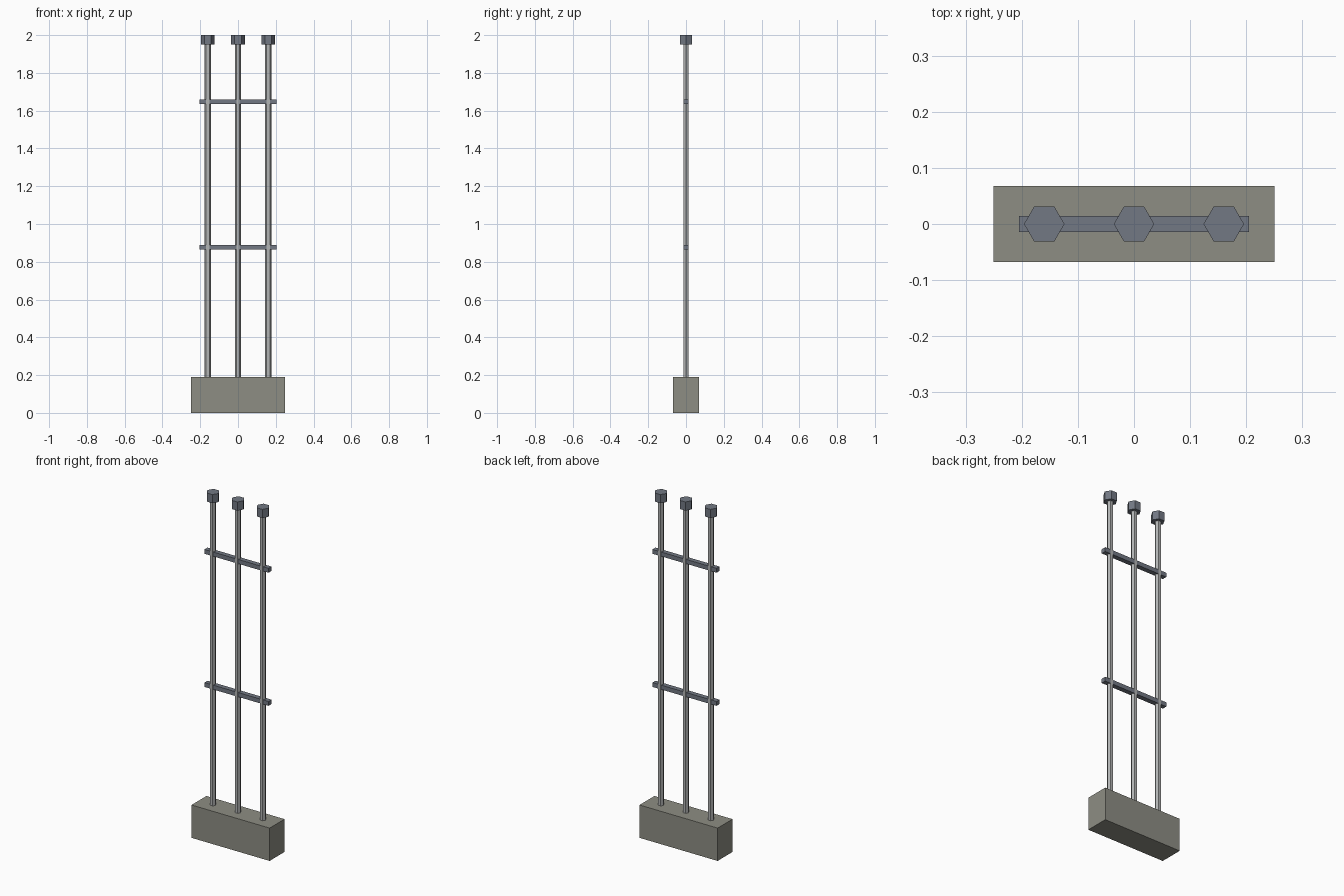
import bpy
import math

cube = bpy.data.objects.get("Cube")
if cube:
    bpy.data.objects.remove(cube, do_unlink=True)


def material(name, rgb):
    mat = bpy.data.materials.new(name)
    mat.use_nodes = True
    colour = (*rgb, 1.0)
    mat.diffuse_color = colour
    mat.node_tree.nodes["Principled BSDF"].inputs["Base Color"].default_value = colour
    return mat


concrete = material("concrete", (0.27, 0.27, 0.23))
steel = material("light steel", (0.45, 0.46, 0.46))
dark_steel = material("dark blue steel", (0.17, 0.19, 0.23))


def finish(name, mat):
    obj = bpy.context.object
    obj.name = name
    obj.data.materials.append(mat)
    return obj


def box(name, size, z, mat):
    bpy.ops.mesh.primitive_cube_add(size=1, location=(0, 0, z))
    obj = finish(name, mat)
    obj.scale = size
    bpy.ops.object.transform_apply(location=False, rotation=False, scale=True)


def prism(name, x, radius, bottom, top, mat):
    # Hexagonal prism with corners pointing along x
    bpy.ops.mesh.primitive_cylinder_add(
        vertices=6, radius=radius, depth=top - bottom,
        location=(x, 0, (bottom + top) / 2), rotation=(0, 0, math.pi / 2))
    finish(name, mat)


# Foundation block
box("base", (0.5, 0.136, 0.19), 0.095, concrete)

# Upright rods with hexagonal caps
for side, x in (("right", -0.16), ("middle", 0), ("left", 0.16)):
    prism(side + "_rod", x, 0.0165, 0.15, 1.96, steel)
    prism(side + "_cap", x, 0.036, 1.95, 2.0, dark_steel)

# Cross bars tying the rods together
for level, z in (("lower", 0.877), ("upper", 1.647)):
    box(level + "_cross_bar", (0.41, 0.028, 0.025), z, dark_steel)
